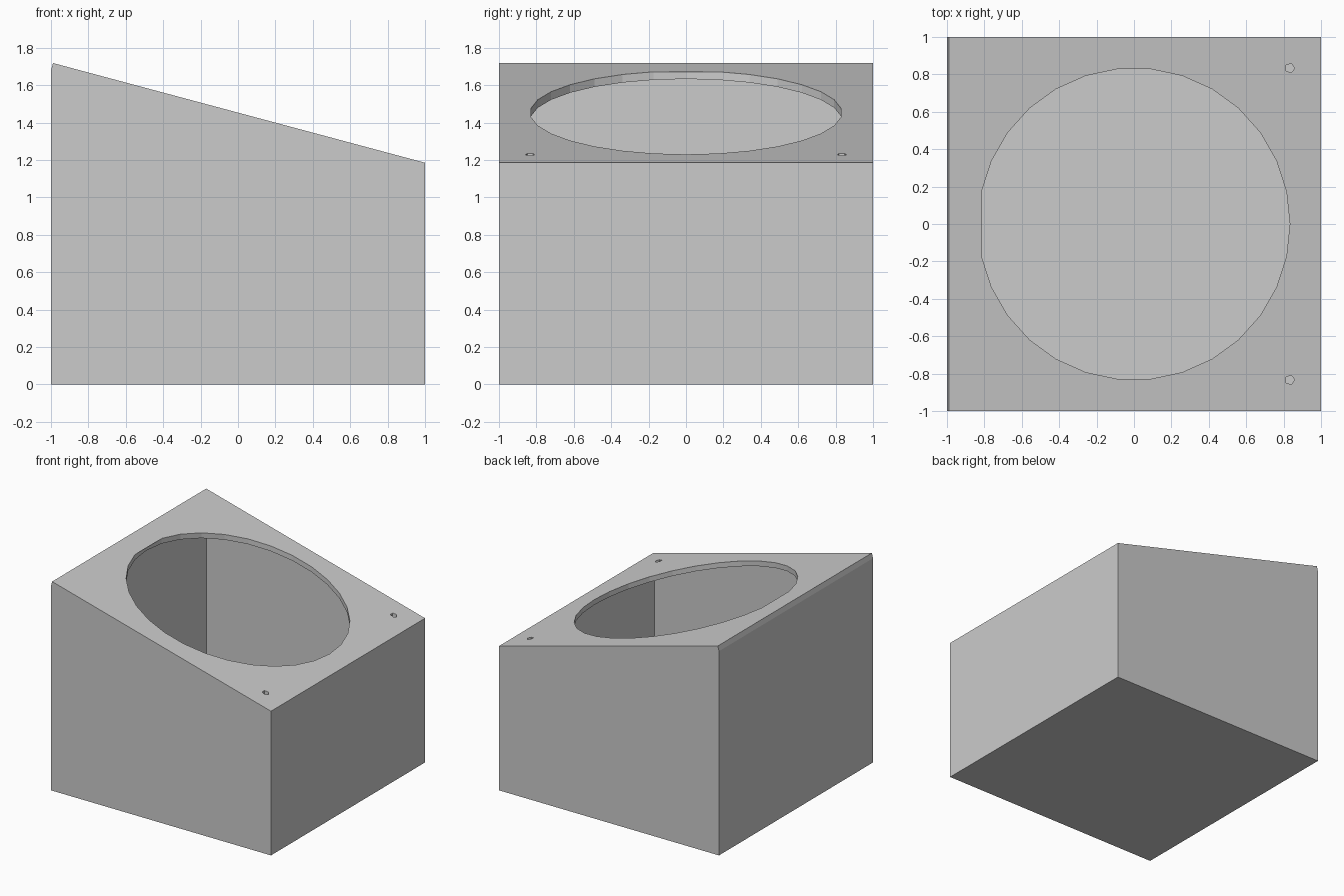
import bpy
import bmesh
from math import radians, tan, sin, cos

cube = bpy.data.objects.get("Cube")
if cube:
    bpy.data.objects.remove(cube, do_unlink=True)

WALL = 1 / 24          # wall, floor and lid thickness
HOLE = 5 / 6           # radius of the big opening, also the screw hole offset
LOW = 1.185            # height of the low side
TILT = radians(15)
DROP = WALL / cos(TILT)


def lid_z(x):
    return LOW + (1 - x) * tan(TILT)


def prism(name, profile, half_depth):
    """Extrude an x-z profile along y."""
    bm = bmesh.new()
    face = bm.faces.new([bm.verts.new((x, -half_depth, z)) for x, z in profile])
    out = bmesh.ops.extrude_face_region(bm, geom=[face])
    moved = [v for v in out["geom"] if isinstance(v, bmesh.types.BMVert)]
    bmesh.ops.translate(bm, verts=moved, vec=(0, 2 * half_depth, 0))
    bmesh.ops.recalc_face_normals(bm, faces=bm.faces)
    return finish(name, bm)


def cylinder(name, radius, sides, x, y, bottom, top):
    """Upright cylinder with a corner pointing to +x."""
    profile = [radians(360 * i / sides) for i in range(sides)]
    bm = bmesh.new()
    face = bm.faces.new([bm.verts.new((x + radius * cos(a), y + radius * sin(a), bottom))
                         for a in profile])
    out = bmesh.ops.extrude_face_region(bm, geom=[face])
    moved = [v for v in out["geom"] if isinstance(v, bmesh.types.BMVert)]
    bmesh.ops.translate(bm, verts=moved, vec=(0, 0, top - bottom))
    bmesh.ops.recalc_face_normals(bm, faces=bm.faces)
    return finish(name, bm)


def finish(name, bm):
    mesh = bpy.data.meshes.new(name)
    bm.to_mesh(mesh)
    bm.free()
    obj = bpy.data.objects.new(name, mesh)
    bpy.context.collection.objects.link(obj)
    return obj


grey = bpy.data.materials.new("plain grey")
grey.use_nodes = True
colour = (0.6, 0.6, 0.6, 1)
grey.diffuse_color = colour
grey.node_tree.nodes["Principled BSDF"].inputs["Base Color"].default_value = colour

# Wedge-topped housing; the lid's high end is square to its slope
peak_x = -1 + WALL * sin(TILT)
peak_z = lid_z(peak_x)
housing = prism("housing", [(-1, 0), (1, 0), (1, LOW), (peak_x, peak_z),
                            (-1, peak_z - WALL * cos(TILT))], 1)
housing.data.materials.append(grey)

# Hollow inside, below the sloped lid
inner = 1 - WALL
cutters = [prism("cavity_cutter", [(-inner, WALL), (inner, WALL),
                                   (inner, lid_z(inner) - DROP),
                                   (-inner, lid_z(-inner) - DROP)], inner)]

# Big opening, whose flat top clips its high edge
cutters.append(cylinder("opening_cutter", HOLE, 30, 0, 0, 1, lid_z(-0.814)))

# Two screw holes along the low side
for side, y in (("right", -HOLE), ("left", HOLE)):
    cutters.append(cylinder(side + "_screw_hole_cutter", 0.026, 5, HOLE, y, 1, 1.5))

for cutter in cutters:
    cutter.data.materials.append(grey)
    cut = housing.modifiers.new(cutter.name, "BOOLEAN")
    cut.operation = "DIFFERENCE"
    cut.solver = "EXACT"
    cut.object = cutter

# Bake the cuts, then drop the cutters
depsgraph = bpy.context.evaluated_depsgraph_get()
baked = bpy.data.meshes.new_from_object(housing.evaluated_get(depsgraph))
housing.modifiers.clear()
housing.data = baked
baked.name = "housing"
for cutter in cutters:
    bpy.data.objects.remove(cutter, do_unlink=True)
